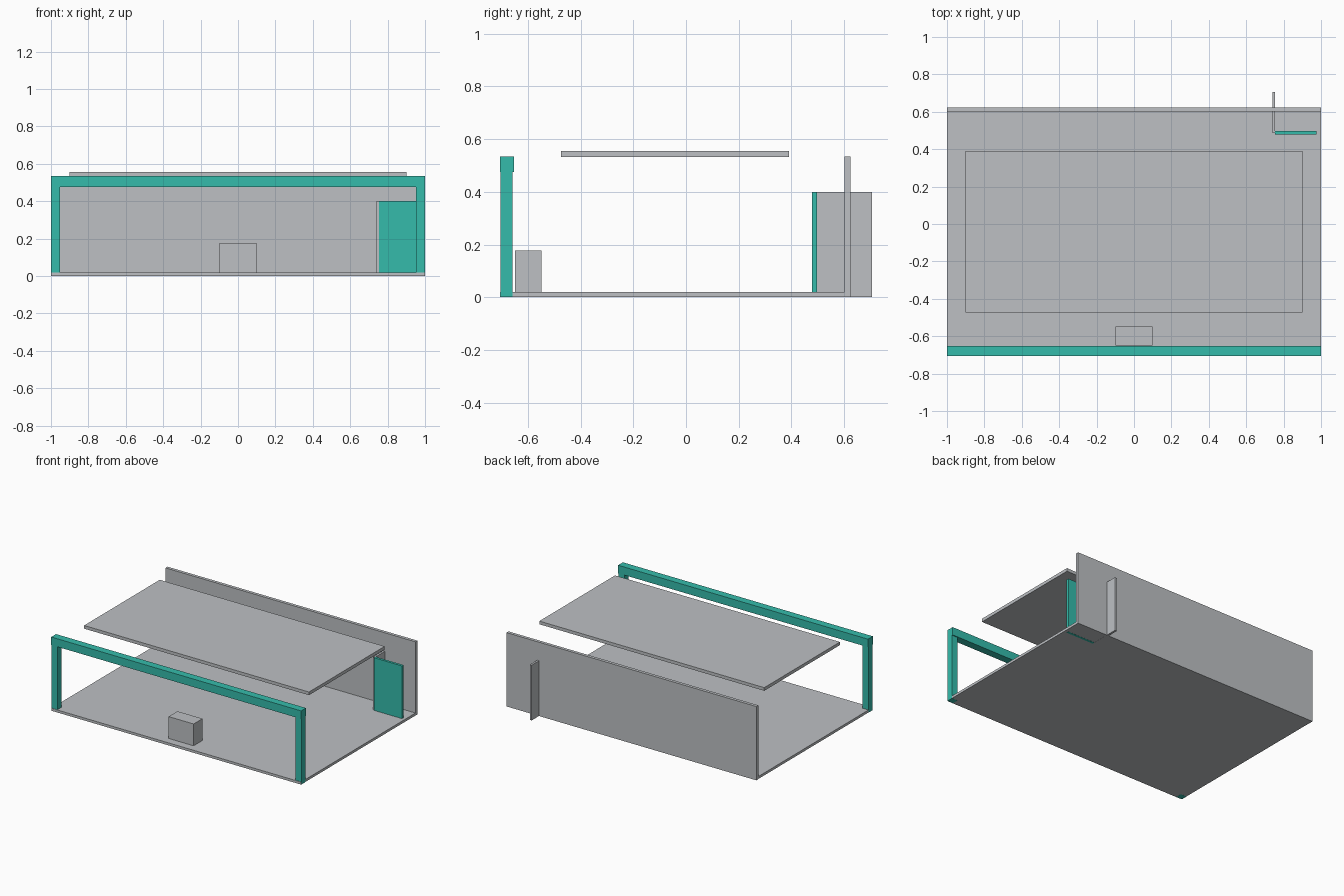
import bpy
import bmesh
from mathutils import Matrix, Vector

if "Cube" in bpy.data.objects:
    bpy.data.objects.remove(bpy.data.objects["Cube"])


def material(name, color):
    m = bpy.data.materials.new(name)
    m.diffuse_color = (*color, 1.0)
    m.use_nodes = True
    m.node_tree.nodes["Principled BSDF"].inputs["Base Color"].default_value = m.diffuse_color
    return m


GREY = material("light grey", (0.51, 0.53, 0.55))
TEAL = material("teal", (0.036, 0.50, 0.41))


def box(name, x, y, z, mat):
    """Box from (min, max) ranges on each axis."""
    lo, hi = Vector((x[0], y[0], z[0])), Vector((x[1], y[1], z[1]))
    mesh = bpy.data.meshes.new(name)
    bm = bmesh.new()
    place = Matrix.Translation((lo + hi) / 2) @ Matrix.Diagonal((*(hi - lo), 1))
    bmesh.ops.create_cube(bm, size=1, matrix=place)
    bm.to_mesh(mesh)
    bm.free()
    mesh.materials.append(mat)
    obj = bpy.data.objects.new(name, mesh)
    bpy.context.collection.objects.link(obj)
    return obj


# Floor slab, a hair inside the frame so the teal shows at the ends
box("floor", (-0.9995, 0.9995), (-0.707, 0.61), (0.0008, 0.019), GREY)

# Back wall and floating roof panel
box("back_wall", (-1, 1), (0.601, 0.624), (0, 0.534), GREY)
box("roof_panel", (-0.9, 0.9), (-0.474, 0.391), (0.532, 0.555), GREY)

# Front frame: two posts and a beam
for side, name in ((-1, "left_post"), (1, "right_post")):
    box(name, sorted((side * 0.953, side)), (-0.704, -0.659), (0, 0.48), TEAL)
box("front_beam", (-1, 1), (-0.707, -0.652), (0.476, 0.534), TEAL)

# Counter block behind the frame
box("counter", (-0.1, 0.1), (-0.65, -0.549), (0.01, 0.177), GREY)

# Corner booth: partition through the back wall and a teal door
box("partition", (0.74, 0.755), (0.487, 0.707), (0, 0.4), GREY)
box("door", (0.755, 0.977), (0.479, 0.497), (0, 0.4), TEAL)
